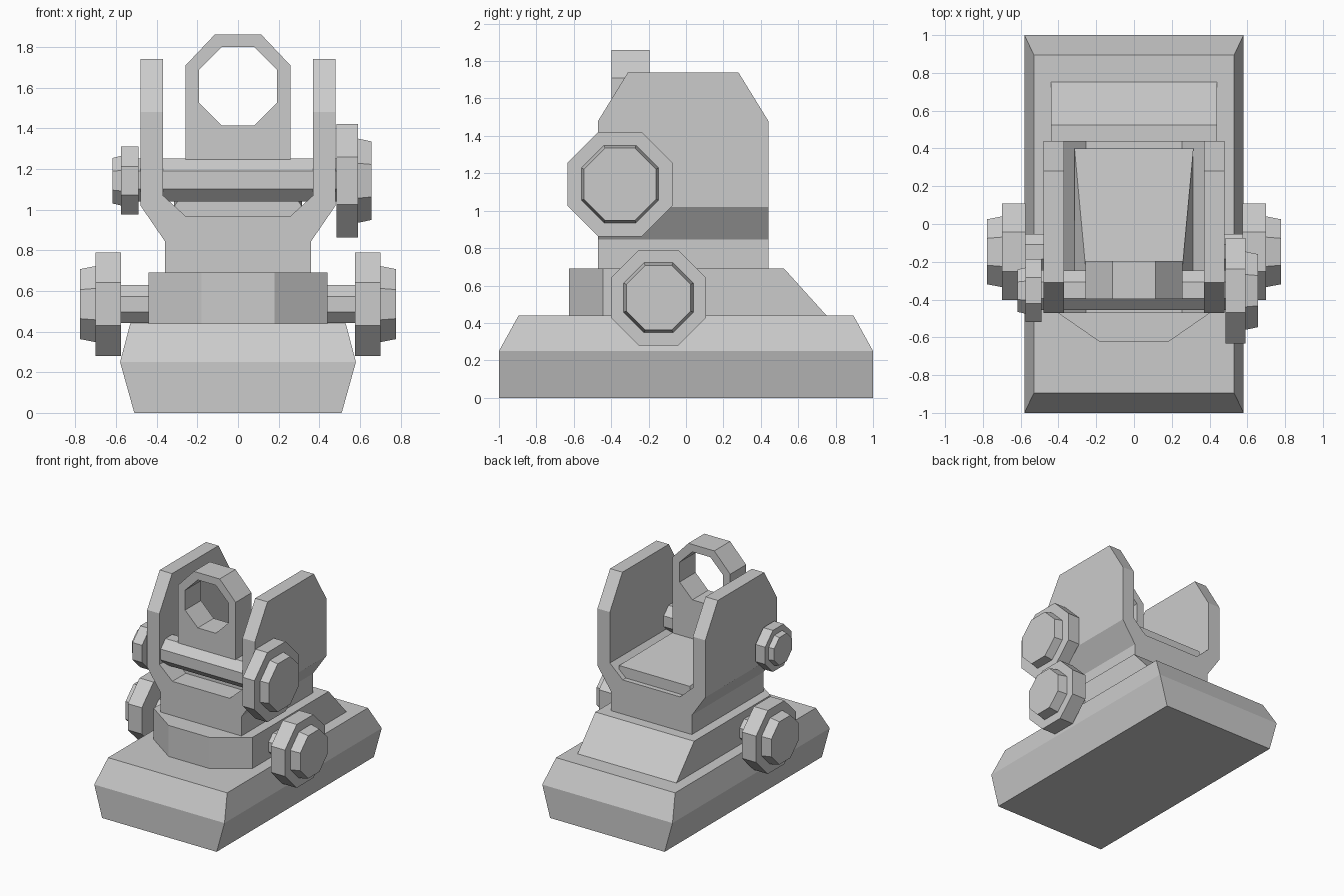
import bpy, bmesh
from math import cos, sin, pi

old = bpy.data.objects.get("Cube")
if old:
    bpy.data.objects.remove(old)

grey = bpy.data.materials.new("plain grey")
grey.use_nodes = True
COLOR = (0.6, 0.6, 0.6, 1)
grey.diffuse_color = COLOR
grey.node_tree.nodes["Principled BSDF"].inputs["Base Color"].default_value = COLOR


def loft(name, rings):
    """Closed solid through rings of equal point count, capped at both ends."""
    bm = bmesh.new()
    loops = [[bm.verts.new(p) for p in ring] for ring in rings]
    n = len(loops[0])
    for a, b in zip(loops, loops[1:]):
        for i in range(n):
            j = (i + 1) % n
            bm.faces.new((a[i], a[j], b[j], b[i]))
    bm.faces.new(loops[0])
    bm.faces.new(loops[-1])
    bmesh.ops.recalc_face_normals(bm, faces=bm.faces)
    mesh = bpy.data.meshes.new(name)
    bm.to_mesh(mesh)
    bm.free()
    mesh.materials.append(grey)
    obj = bpy.data.objects.new(name, mesh)
    bpy.context.collection.objects.link(obj)
    return obj


def mirrored(half):
    """Complete a right-hand outline with its left-hand mirror image."""
    return half + [(-x, z) for x, z in reversed(half)]


def along_y(outline, y):
    return [(x, y, z) for x, z in outline]


def octagon(apothem, cu, cv):
    r = apothem / cos(pi / 8)
    return [(cu + r * cos(pi / 8 + k * pi / 4), cv + r * sin(pi / 8 + k * pi / 4))
            for k in range(8)]


def turned(name, steps, y, z):
    """Eight-sided turned part along x from (x, apothem) steps."""
    return loft(name, [[(x, u, v) for u, v in octagon(a, y, z)] for x, a in steps])


def combine(obj, cutter, operation):
    """Apply a boolean and discard the cutter."""
    cutter.hide_render = True
    mod = obj.modifiers.new("shape", "BOOLEAN")
    mod.operation = operation
    mod.solver = "EXACT"
    mod.object = cutter
    bpy.context.view_layer.objects.active = obj
    bpy.ops.object.modifier_apply(modifier=mod.name)
    bpy.data.objects.remove(cutter)


# Bevelled base slab
loft("base", [[(-x, -y, z), (x, -y, z), (x, y, z), (-x, y, z)]
              for x, y, z in ((0.51, 1, 0), (0.58, 1, 0.25), (0.53, 0.895, 0.44))])

# Pedestal with chamfered nose and sloping back
loft("pedestal", [[(x, y, z) for x, y in mirrored([(0.18, -0.625), (0.44, -0.445), (0.44, back)])]
                  for z, back in ((0.43, 0.76), (0.69, 0.525))])

# U-shaped cradle with side wings, trimmed to the side silhouette
u_shape = mirrored([(0.36, 0.68), (0.36, 0.845), (0.48, 1.02), (0.48, 1.74),
                    (0.37, 1.74), (0.37, 1.07), (0.255, 0.965)])
cradle = loft("cradle", [along_y(u_shape, y) for y in (-0.47, 0.44)])
side = [(-0.47, 0.5), (-0.47, 1.48), (-0.31, 1.74), (-0.30, 1.7401),
        (0.28, 1.74), (0.44, 1.48), (0.44, 0.5)]
side = [(y * 1.0001, z) for y, z in side if z != 1.7401]
combine(cradle, loft("side_trim", [[(x, y, z) for y, z in side] for x in (-0.7, 0.7)]),
        "INTERSECT")

# Tapered ramp lying in the cradle
loft("ramp", [along_y(mirrored([(0.25, 0.955), (0.315, 1.015), (top_x, top_z)]), y)
              for y, top_x, top_z in ((0.40, 0.315, 1.05), (-0.30, 0.25, 1.11))])

# Upright ring plate with octagonal opening
plate = mirrored([(0.257, 1.07), (0.257, 1.71), (0.115, 1.86)])
ring = loft("ring_plate", [along_y(plate, y) for y in (-0.397, -0.195)])
hole = octagon(0.193, 0, 1.607)
combine(ring, loft("ring_hole", [along_y(hole, y) for y in (-0.6, 0)]), "DIFFERENCE")

# Cross rods
turned("upper_rod", [(-0.5, 0.105), (0.5, 0.105)], -0.35, 1.145)
turned("lower_rod", [(-0.6, 0.093), (0.6, 0.093)], -0.147, 0.535)

# Adjustment knobs: disc followed by a tapered cap
turned("large_upper_knob", [(0.485, 0.28), (0.59, 0.28), (0.59, 0.207), (0.657, 0.193)],
       -0.353, 1.142)
turned("small_upper_knob", [(-0.49, 0.167), (-0.575, 0.167), (-0.575, 0.122), (-0.617, 0.112)],
       -0.353, 1.142)
for s, label in ((1, "left"), (-1, "right")):
    turned(label + "_lower_knob",
           [(s * 0.575, 0.255), (s * 0.70, 0.255), (s * 0.70, 0.187), (s * 0.778, 0.172)],
           -0.147, 0.535)
